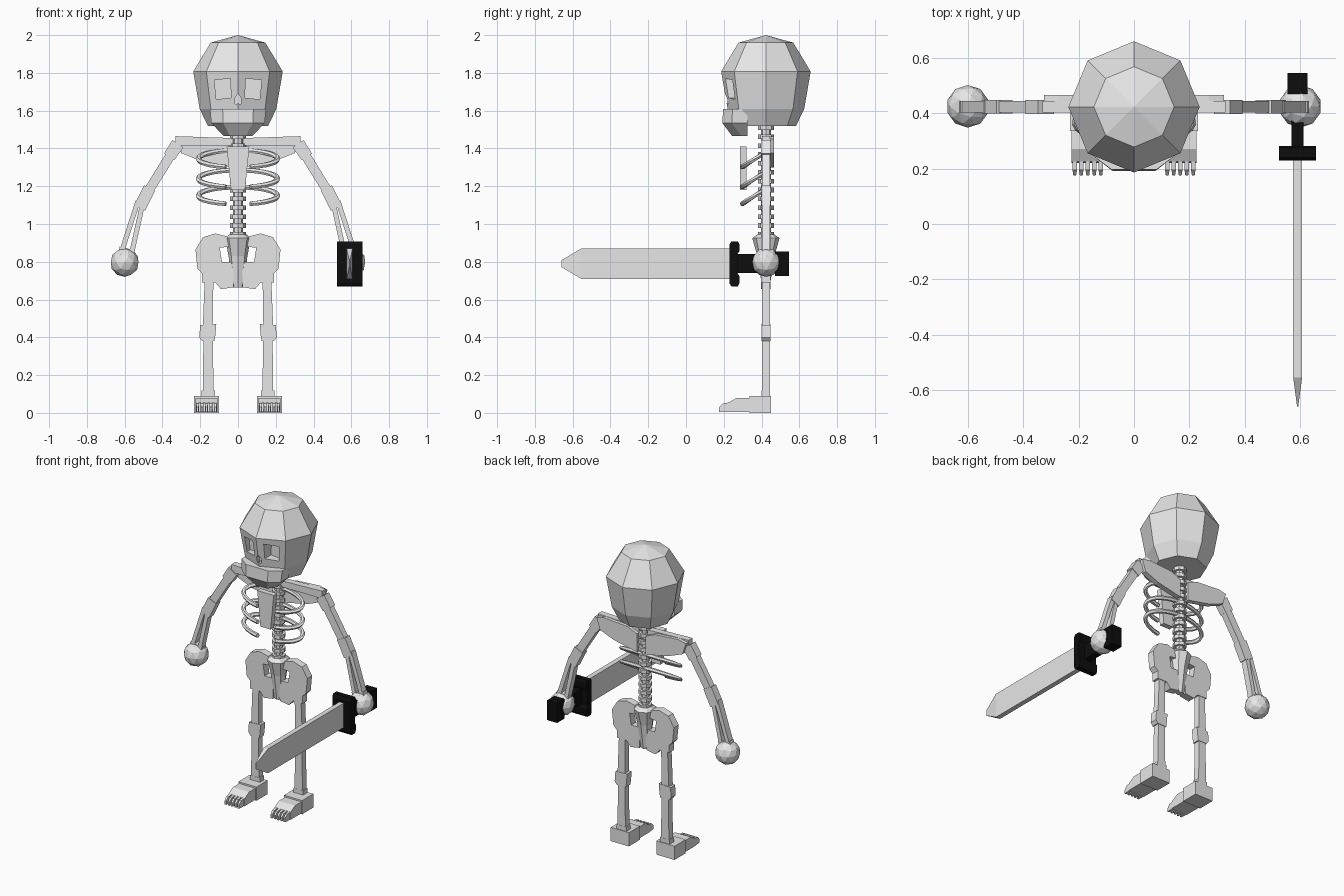
import bpy, bmesh, math
from mathutils import Vector

if "Cube" in bpy.data.objects:
    bpy.data.objects.remove(bpy.data.objects["Cube"])


def material(name, c):
    m = bpy.data.materials.new(name)
    m.diffuse_color = (c, c, c, 1)
    m.use_nodes = True
    m.node_tree.nodes["Principled BSDF"].inputs["Base Color"].default_value = m.diffuse_color
    return m


BONE = material("pale_bone", 0.8)
STEEL = material("pale_steel", 0.8)
BLACK = material("black_hilt", 0.004)
Y = 0.423                      # depth of the body's centre plane


def finish(name, bm, mat=BONE):
    bmesh.ops.recalc_face_normals(bm, faces=bm.faces)
    me = bpy.data.meshes.new(name)
    bm.to_mesh(me)
    bm.free()
    me.materials.append(mat)
    ob = bpy.data.objects.new(name, me)
    bpy.context.collection.objects.link(ob)
    return ob


def add_loft(bm, rings):
    """Skin a list of equal-length point rings and cap both ends."""
    vs = [[bm.verts.new(p) for p in r] for r in rings]
    n = len(vs[0])
    for a, b in zip(vs, vs[1:]):
        for i in range(n):
            j = (i + 1) % n
            bm.faces.new((a[i], a[j], b[j], b[i]))
    bm.faces.new(vs[0])
    bm.faces.new(vs[-1])


def loft(name, rings, mat=BONE):
    bm = bmesh.new()
    add_loft(bm, rings)
    return finish(name, bm, mat)


def plate(name, pts, y0, y1, s=1, mat=BONE):
    """Outline in x, z pushed through in y; s = -1 mirrors it."""
    return loft(name, [[(s * x, y, z) for x, z in pts] for y in (y0, y1)], mat)


def bar(name, p, q, w0, w1, s=1, t=0.021):
    """Flat bone running from p to q in the x, z plane."""
    p, q = Vector(p), Vector(q)
    d = (q - p).normalized()
    n = Vector((-d.y, d.x))
    pts = [p + n * w0 / 2, q + n * w1 / 2, q - n * w1 / 2, p - n * w0 / 2]
    return plate(name, pts, Y - t, Y + t, s)


def ring(r, z, n=8, y=Y, ry=None, turn=0.0):
    return [(r * math.cos(2 * math.pi * i / n + turn),
             y + (ry or r) * math.sin(2 * math.pi * i / n + turn), z) for i in range(n)]


def box(name, x0, x1, y0, y1, z0, z1, mat=BONE, s=1):
    return plate(name, [(x0, z0), (x1, z0), (x1, z1), (x0, z1)], y0, y1, s, mat)


# Skull: eight-sided rings with an apex, eye and nose sockets cut in
bm = bmesh.new()
add_loft(bm, [ring(0.16, 1.52), ring(0.203, 1.61), ring(0.237, 1.807), ring(0.145, 1.96)])
bm.faces.ensure_lookup_table()
bmesh.ops.poke(bm, faces=[bm.faces[-1]])
max(bm.verts, key=lambda v: (v.co.z, -abs(v.co.x))).co.z = 2.0
skull = finish("skull", bm)
bm = bmesh.new()
eye = [(0.04, 1.77), (0.125, 1.762), (0.115, 1.66), (0.037, 1.668)]
nose = [(0, 1.69), (0.018, 1.665), (0.014, 1.63), (0, 1.64), (-0.014, 1.63), (-0.018, 1.665)]
for pts, depth in ((eye, 0.29), ([(-x, z) for x, z in eye], 0.29), (nose, 0.245)):
    add_loft(bm, [[(x, y, z) for x, z in pts] for y in (0.1, depth)])
cutter = finish("socket_cutter", bm)
cutter.hide_render = True
mod = skull.modifiers.new("sockets", 'BOOLEAN')
mod.operation, mod.object, mod.solver = 'DIFFERENCE', cutter, 'EXACT'
dg = bpy.context.evaluated_depsgraph_get()
cut_mesh = bpy.data.meshes.new_from_object(skull.evaluated_get(dg))
skull.modifiers.clear()
skull.data = cut_mesh
bpy.data.objects.remove(cutter)

# Jaw: a faceted block narrowing to the chin


def jaw_ring(w, front, z):
    half = [(w, 0.325), (w, front + 0.05), (w * 0.55, front)]
    return [(x, y, z) for x, y in half] + [(-x, y, z) for x, y in reversed(half)]


loft("jaw", [jaw_ring(0.148, 0.197, 1.61), jaw_ring(0.142, 0.192, 1.535),
             jaw_ring(0.075, 0.245, 1.465)])

# Spine: column with a stack of vertebrae
loft("spine", [ring(0.026, 0.9), ring(0.026, 1.54)])
for i in range(13):
    z = 0.945 + i * 0.047
    loft("vertebra", [ring(0.042, z - 0.012), ring(0.042, z + 0.012)])

# Ribs: three tilted hoops, open at the breastbone
for zc in (1.345, 1.24, 1.15):
    for s in (1, -1):
        rings = []
        for k in range(13):
            a = math.radians(-72 + 162 * k / 12)
            c = Vector((s * 0.21 * math.cos(a), 0.365 + 0.07 * math.sin(a),
                        zc + 0.045 * math.sin(a)))
            out = Vector((s * math.cos(a), math.sin(a), 0))
            rings.append([c + 0.014 * (out * math.cos(t) + Vector((0, 0, math.sin(t))))
                          for t in [math.pi * j / 3 for j in range(6)]])
        loft("rib", rings)
plate("breastbone", [(-0.06, 1.41), (0.06, 1.41), (0.037, 1.18), (-0.037, 1.18)], 0.285, 0.32)

# Sacrum: faceted cone
loft("sacrum", [ring(0.03, 0.665, ry=0.02), ring(0.05, 0.83, ry=0.045),
                ring(0.068, 0.925, ry=0.072), ring(0.045, 0.945)])

scapula = [(0.03, 1.42), (0.1, 1.45), (0.27, 1.462), (0.325, 1.45), (0.3, 1.375),
           (0.2, 1.335), (0.03, 1.30)]
hip = [(0.03, 0.9), (0.06, 0.935), (0.12, 0.95), (0.185, 0.93), (0.225, 0.865), (0.215, 0.765),
       (0.19, 0.74), (0.19, 0.69), (0.12, 0.69), (0.09, 0.655), (0.025, 0.665), (0.02, 0.80),
       (0.085, 0.80), (0.097, 0.875), (0.04, 0.88)]

for s, side in ((-1, "left"), (1, "right")):
    # Shoulder girdle
    plate(side + "_shoulder_blade", scapula, 0.43, 0.465, s)
    bar(side + "_collarbone", (0.03, 1.435), (0.33, 1.44), 0.04, 0.05, s)

    # Arm: shoulder cap, upper arm, elbow, paired forearm bones, hand
    bar(side + "_shoulder_cap", (0.318, 1.425), (0.365, 1.355), 0.07, 0.065, s, 0.025)
    bar(side + "_upper_arm", (0.335, 1.40), (0.48, 1.165), 0.052, 0.05, s)
    bar(side + "_elbow", (0.468, 1.19), (0.52, 1.085), 0.065, 0.065, s, 0.024)
    bar(side + "_forearm_top", (0.5, 1.13), (0.565, 0.835), 0.026, 0.026, s)
    bar(side + "_forearm_low", (0.53, 1.12), (0.622, 0.835), 0.026, 0.026, s)
    bar(side + "_wrist", (0.585, 0.87), (0.597, 0.82), 0.085, 0.085, s)
    bm = bmesh.new()
    bmesh.ops.create_icosphere(bm, subdivisions=2, radius=0.077)
    bmesh.ops.translate(bm, verts=bm.verts, vec=(s * 0.6, Y + 0.002, 0.797))
    finish(side + "_hand", bm)

    # Hip and leg
    plate(side + "_hip", hip, 0.398, 0.447, s)
    bar(side + "_thigh", (0.152, 0.75), (0.16, 0.46), 0.045, 0.052, s)
    plate(side + "_knee", [(0.115, 0.47), (0.2, 0.465), (0.205, 0.4), (0.19, 0.38),
                           (0.125, 0.38), (0.12, 0.41)], Y - 0.024, Y + 0.024, s)
    bar(side + "_shin", (0.158, 0.39), (0.158, 0.08), 0.05, 0.058, s)
    box(side + "_ankle", 0.122, 0.192, Y - 0.022, Y + 0.022, 0.08, 0.118, s=s)

    # Foot: heel block, sloping instep, five toes
    box(side + "_heel", 0.1, 0.232, 0.335, 0.45, 0, 0.09, s=s)
    side_profile = [(0.34, 0.005), (0.34, 0.08), (0.27, 0.08), (0.225, 0.055), (0.22, 0.005)]
    loft(side + "_instep", [[(s * x, y, z) for y, z in side_profile] for x in (0.108, 0.226)])
    for i in range(5):
        x = s * (0.12 + i * 0.0235)
        loft(side + "_toe", [[(x + a * w, y, z) for a, z in
                              ((-1, 0.005), (1, 0.005), (1, h), (-1, h))]
                             for y, w, h in ((0.23, 0.008, 0.055), (0.195, 0.008, 0.05),
                                             (0.175, 0.005, 0.03))])

# Sword: pommel, grip, chamfered guard and tapering blade
SX, SZ = 0.591, 0.79
box("pommel", SX - 0.036, SX + 0.036, 0.47, 0.545, 0.725, 0.855, BLACK)
box("grip", SX - 0.022, SX + 0.022, 0.25, 0.48, 0.74, 0.84, BLACK)
guard = [(0.23, 0.685), (0.24, 0.67), (0.275, 0.67), (0.282, 0.685), (0.282, 0.725),
         (0.272, 0.74), (0.272, 0.84), (0.282, 0.855), (0.282, 0.893), (0.275, 0.908),
         (0.24, 0.908), (0.23, 0.893)]
loft("guard", [[(x, y, z) for y, z in guard] for x in (SX - 0.067, SX + 0.067)], BLACK)


def blade_ring(y, w, h):
    return [(SX + a * w, y, SZ + b * h) for a, b in ((-1, -1), (1, -1), (1, 1), (-1, 1))]


loft("blade", [blade_ring(0.24, 0.016, 0.08), blade_ring(-0.555, 0.016, 0.08),
               blade_ring(-0.66, 0.002, 0.018)], STEEL)
